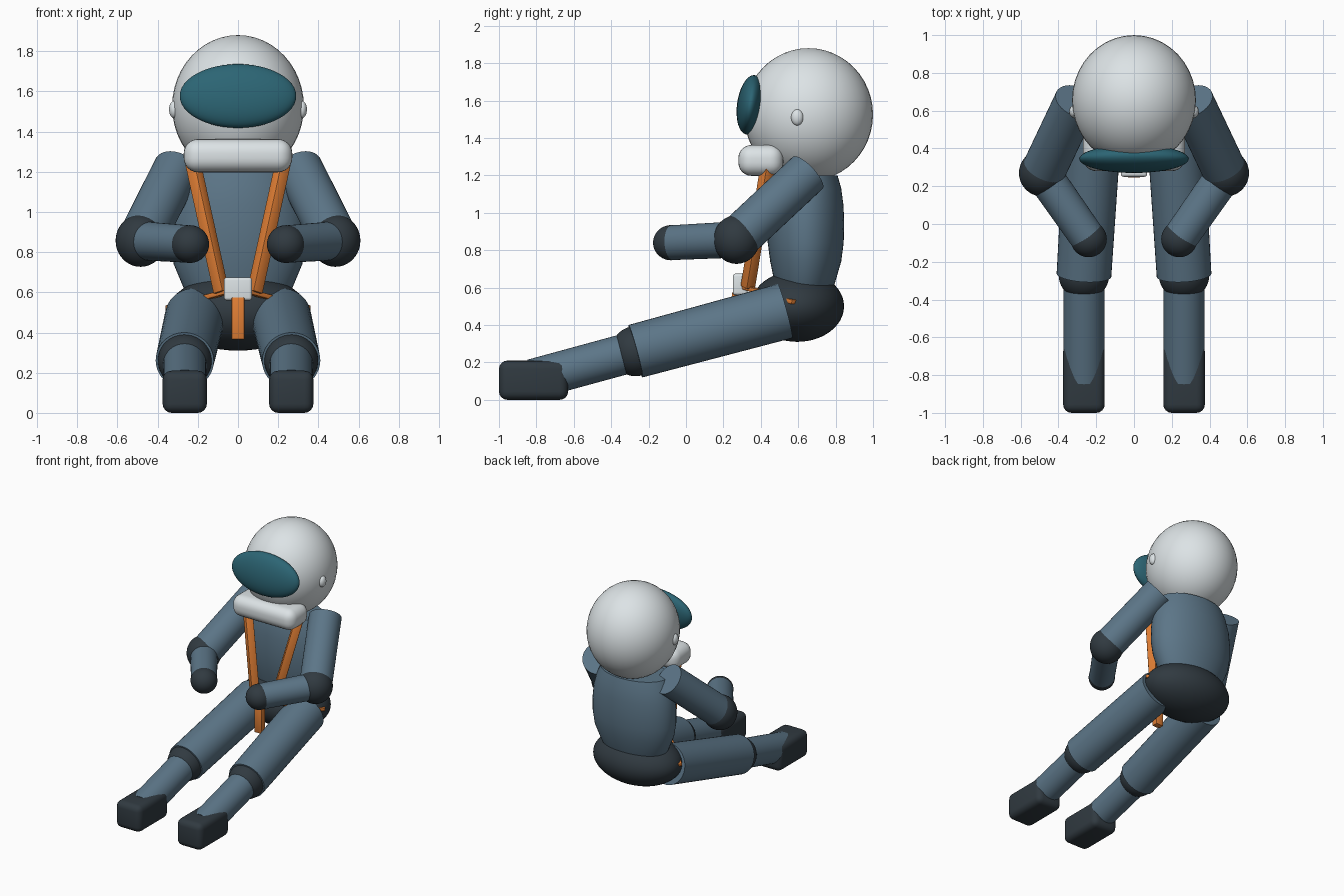
import bpy, bmesh, math
from mathutils import Vector

if "Cube" in bpy.data.objects:
    bpy.data.objects.remove(bpy.data.objects["Cube"])


def material(name, rgb):
    m = bpy.data.materials.new(name)
    m.diffuse_color = (*rgb, 1)
    m.use_nodes = True
    m.node_tree.nodes["Principled BSDF"].inputs["Base Color"].default_value = m.diffuse_color
    return m


SUIT = material("suit_blue", (0.107, 0.18, 0.245))
DARK = material("dark_pads", (0.03, 0.042, 0.052))
WHITE = material("shell_white", (0.72, 0.77, 0.79))
TEAL = material("visor_teal", (0.025, 0.13, 0.175))
ORANGE = material("strap_orange", (0.75, 0.21, 0.035))


def finish(obj, name, mat):
    obj.name = name
    obj.data.materials.append(mat)
    bpy.ops.object.shade_smooth_by_angle(angle=math.radians(40))
    return obj


def ball(name, loc, radii, mat, tilt=0):
    bpy.ops.mesh.primitive_uv_sphere_add(segments=40, ring_count=24, location=loc,
                                         rotation=(tilt, 0, 0))
    bpy.context.object.scale = radii
    return finish(bpy.context.object, name, mat)


def tube(name, a, b, radius, mat, end_radius=None):
    a, b = Vector(a), Vector(b)
    bpy.ops.mesh.primitive_cone_add(vertices=40, radius1=radius, radius2=end_radius or radius,
                                    depth=(b - a).length, location=(a + b) / 2,
                                    rotation=(b - a).to_track_quat('Z', 'Y').to_euler())
    return finish(bpy.context.object, name, mat)


def block(name, loc, size, bevel, mat, rotation=(0, 0, 0), segments=4):
    bpy.ops.mesh.primitive_cube_add(size=1, location=loc, rotation=rotation)
    obj = bpy.context.object
    obj.scale = size
    bpy.ops.object.transform_apply(location=False, rotation=False, scale=True)
    mod = obj.modifiers.new("rounding", 'BEVEL')
    mod.width, mod.segments = bevel, segments
    bpy.ops.object.modifier_apply(modifier=mod.name)
    return finish(obj, name, mat)


def strap(name, a, b, width, depth):
    a, b = Vector(a), Vector(b)
    rot = (b - a).to_track_quat('Z', 'Y').to_euler()
    return block(name, (a + b) / 2, (width, depth, (b - a).length), 0.006, ORANGE, rot, 2)


def loft(name, rings, mat, sides=48):
    bm = bmesh.new()
    loops = []
    for z, y, rx, ry in rings:
        loops.append([bm.verts.new((rx * math.cos(2 * math.pi * i / sides),
                                    y + ry * math.sin(2 * math.pi * i / sides), z))
                      for i in range(sides)])
    for lo, hi in zip(loops, loops[1:]):
        for i in range(sides):
            j = (i + 1) % sides
            bm.faces.new((lo[i], lo[j], hi[j], hi[i]))
    bm.faces.new(loops[0][::-1])
    bm.faces.new(loops[-1])
    mesh = bpy.data.meshes.new(name)
    bm.to_mesh(mesh)
    bm.free()
    obj = bpy.data.objects.new(name, mesh)
    bpy.context.collection.objects.link(obj)
    bpy.ops.object.select_all(action='DESELECT')
    obj.select_set(True)
    bpy.context.view_layer.objects.active = obj
    return finish(obj, name, mat)


# Barrel torso and pelvis: rings are (z, centre y, x radius, y radius)
loft("torso", [(0.50, 0.63, 0.20, 0.12), (0.62, 0.635, 0.27, 0.16), (0.74, 0.64, 0.32, 0.19),
               (0.84, 0.64, 0.335, 0.203), (0.94, 0.64, 0.335, 0.206), (1.04, 0.64, 0.325, 0.202),
               (1.13, 0.64, 0.30, 0.19), (1.20, 0.64, 0.27, 0.17)], SUIT)
ball("pelvis", (0, 0.595, 0.50), (0.35, 0.25, 0.19), DARK)

# Helmet, visor and collar
ball("helmet", (0, 0.655, 1.525), (0.328, 0.345, 0.355), WHITE)
ball("visor", (0, 0.345, 1.577), (0.29, 0.072, 0.16), TEAL, math.radians(-8))
block("collar", (0, 0.40, 1.28), (0.54, 0.24, 0.165), 0.07, WHITE, segments=6)

# Harness centre
block("buckle", (0, 0.29, 0.617), (0.14, 0.08, 0.115), 0.015, WHITE)
block("crotch_strap", (0, 0.27, 0.47), (0.065, 0.05, 0.21), 0.006, ORANGE, segments=2)

# Paired parts
for side, s in (("left", 1), ("right", -1)):
    ball(side + "_helmet_knob", (s * 0.318, 0.595, 1.51), (0.025, 0.033, 0.043), WHITE)

    # Arm
    shoulder, elbow, wrist = (s * 0.305, 0.65, 1.213), (s * 0.485, 0.27, 0.857), (s * 0.24, -0.08, 0.84)
    tube(side + "_upper_arm", shoulder, elbow, 0.117, SUIT)
    ball(side + "_elbow_pad", elbow, (0.124, 0.124, 0.13), DARK)
    tube(side + "_forearm", elbow, wrist, 0.097, SUIT, 0.093)
    ball(side + "_glove", wrist, (0.096, 0.096, 0.094), DARK)

    # Leg
    hip, knee, ankle = (s * 0.215, 0.53, 0.475), (s * 0.265, -0.27, 0.26), (s * 0.265, -0.82, 0.11)
    tube(side + "_thigh", hip, knee, 0.15, SUIT, 0.145)
    ball(side + "_knee_pad", knee, (0.134, 0.13, 0.134), DARK)
    tube(side + "_shin", knee, ankle, 0.108, SUIT)
    block(side + "_boot", (s * 0.265, -0.815, 0.105), (0.22, 0.37, 0.21), 0.045, DARK)

    # Shoulder strap and lap strap
    strap(side + "_shoulder_strap", (s * 0.083, 0.33, 0.60), (s * 0.23, 0.44, 1.27), 0.058, 0.06)
    strap(side + "_lap_strap", (s * 0.04, 0.30, 0.607), (s * 0.35, 0.58, 0.522), 0.04, 0.025)
